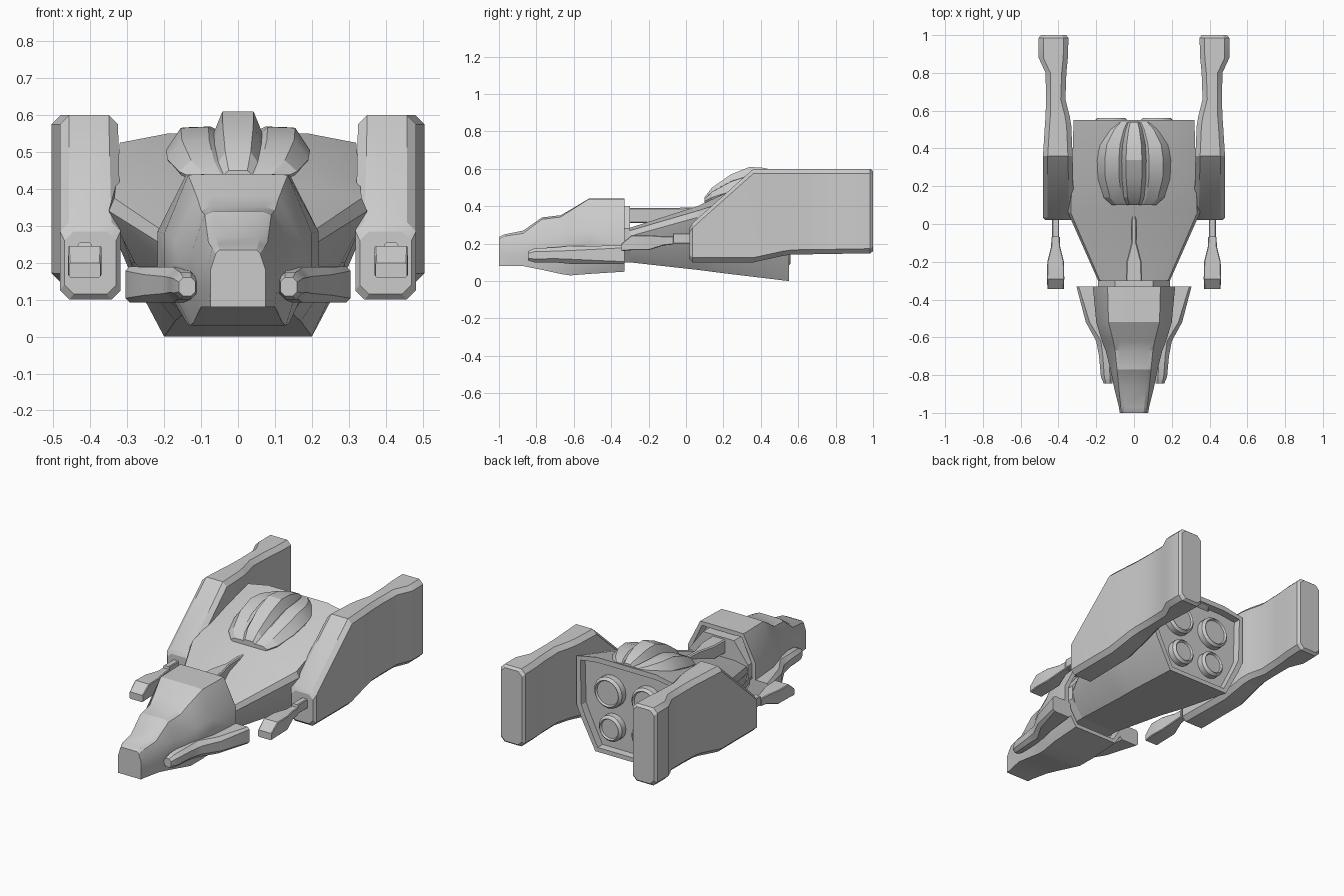
import bpy, bmesh, math
from mathutils import Matrix

if "Cube" in bpy.data.objects:
    bpy.data.objects.remove(bpy.data.objects["Cube"])

grey = bpy.data.materials.new("hull_grey")
grey.use_nodes = True
grey.diffuse_color = (0.6, 0.6, 0.6, 1)
grey.node_tree.nodes["Principled BSDF"].inputs["Base Color"].default_value = (0.6, 0.6, 0.6, 1)


def finish(name, bm, angle=25):
    bmesh.ops.recalc_face_normals(bm, faces=bm.faces)
    mesh = bpy.data.meshes.new(name)
    bm.to_mesh(mesh)
    bm.free()
    obj = bpy.data.objects.new(name, mesh)
    bpy.context.collection.objects.link(obj)
    mesh.materials.append(grey)
    bpy.ops.object.select_all(action='DESELECT')
    obj.select_set(True)
    bpy.context.view_layer.objects.active = obj
    bpy.ops.object.shade_smooth_by_angle(angle=math.radians(angle))
    return obj


def mirrored(half):
    """Close a right-hand outline, listed top to bottom, into a full ring."""
    return half + [(-x, z) for x, z in reversed(half)]


def chamfered(x0, x1, z0, z1, c):
    """Rectangle with cut corners."""
    return [(x0 + c, z0), (x1 - c, z0), (x1, z0 + c), (x1, z1 - c),
            (x1 - c, z1), (x0 + c, z1), (x0, z1 - c), (x0, z0 + c)]


def loft(name, sections, side=1, recess=None, angle=25):
    """Skin rings of (x, z) placed along y; recess sinks the rear cap."""
    bm = bmesh.new()
    rings = [[bm.verts.new((side * x, y, z)) for x, z in ring] for y, ring in sections]
    n = len(rings[0])
    for a, b in zip(rings, rings[1:]):
        for i in range(n):
            j = (i + 1) % n
            bm.faces.new((a[i], a[j], b[j], b[i]))
    bm.faces.new(rings[0])
    rear = bm.faces.new(rings[-1])
    bmesh.ops.recalc_face_normals(bm, faces=bm.faces)
    if recess:
        bmesh.ops.inset_region(bm, faces=[rear], thickness=recess[0])
        inner = bmesh.ops.inset_region(bm, faces=[rear], thickness=0.004)
        for v in rear.verts:
            v.co.y -= recess[1]
    return finish(name, bm, angle)


# Main hull, widening to the shoulders and deepening to the rear
loft("main_hull", [
    (-0.30, mirrored([(.10, .285), (.18, .27), (.19, .24), (.17, .17), (.12, .10)])),
    (0.06, mirrored([(.20, .40), (.335, .375), (.35, .34), (.28, .20), (.15, .06)])),
    (0.20, mirrored([(.20, .465), (.33, .42), (.33, .32), (.29, .20), (.17, .042)])),
    (0.55, mirrored([(.19, .55), (.32, .525), (.32, .24), (.29, .17), (.20, 0)])),
], recess=(0.03, 0.04), angle=20)

# Nose section with stepped roof and hollow back
loft("nose_section", [
    (y, mirrored([(a, h), (b, h - d), (c, s), (c, l), (e, f)]))
    for y, a, h, b, d, c, s, l, e, f in [
        (-1.0, .05, .235, .06, .01, .075, .18, .12, .075, .08),
        (-.97, .055, .25, .07, .01, .08, .19, .13, .078, .08),
        (-.87, .06, .27, .08, .015, .105, .20, .13, .10, .08),
        (-.77, .065, .34, .09, .01, .125, .23, .15, .11, .06),
        (-.67, .07, .352, .10, .01, .15, .24, .15, .12, .038),
        (-.62, .075, .38, .11, .005, .17, .26, .16, .13, .03),
        (-.52, .085, .44, .135, .002, .20, .28, .17, .14, .038),
        (-.33, .085, .44, .14, .001, .218, .285, .17, .14, .05)]
], recess=(0.025, 0.06))

# Collar joining nose and hull
loft("neck_collar", [(y, mirrored([(.10, .40), (.19, .28), (.19, .20), (.12, .10)]))
                     for y in (-.38, -.30)])

# Spine strut between nose and deck
loft("neck_strut", [(y, chamfered(-w, w, lo, hi, .006)) for y, w, lo, hi in [
    (-.38, .045, .31, .39), (-.20, .04, .31, .39), (-.10, .014, .33, .39),
    (.08, .012, .36, .395)]])

# Ribbed canopy: raised centre rib, grooves and side lobes
loft("canopy", [
    (y, mirrored([(.042 * s, top), (.065 * s, top - .4 * h), (.08 * s, top - .3 * h),
                  (.155 * s, top - .32 * h), (.195 * s, top - .75 * h), (.17 * s, top - 1.2 * h)]))
    for y, s, top, h in [
        (.10, .6, .45, .03), (.14, .82, .50, .07), (.24, .98, .57, .12), (.34, 1, .61, .14),
        (.42, .93, .605, .12), (.50, .68, .58, .07), (.54, .45, .56, .03)]
], angle=20)

# Parts on both sides
for side, label in ((1, "left"), (-1, "right")):
    loft(label + "_nacelle", [
        (y, chamfered(x0, x1, z0, z1, .025)) for y, x0, x1, z0, z1 in [
            (.02, .33, .47, .115, .285), (.035, .318, .482, .10, .31), (.36, .325, .482, .10, .60),
            (.52, .332, .472, .135, .60), (.57, .34, .468, .142, .60), (.66, .363, .466, .143, .60),
            (.80, .358, .468, .145, .60), (.88, .35, .505, .147, .60), (.985, .347, .505, .148, .60),
            (1.0, .358, .493, .16, .588)]], side)

    loft(label + "_gun", [
        (y, chamfered(.415 - w, .415 + w, z0, z1, .004)) for y, w, z0, z1 in [
            (-.345, .043, .16, .20), (-.29, .046, .165, .245), (-.20, .044, .165, .245),
            (-.12, .024, .19, .24), (-.07, .022, .195, .24), (-.068, .018, .20, .255),
            (.05, .018, .20, .255)]], side)

    loft(label + "_nose_fin", [
        (y, chamfered(x0, x1, z0, z1, c)) for y, x0, x1, z0, z1, c in [
            (-.845, .115, .16, .11, .16, .012), (-.81, .11, .175, .10, .175, .018),
            (-.70, .11, .185, .10, .18, .02), (-.62, .12, .20, .092, .188, .025),
            (-.52, .15, .255, .092, .188, .02), (-.33, .18, .305, .092, .19, .012)]], side)

    # Engine nozzles: rim, bevelled lip and shallow cup
    for level, x, z, r in (("upper", .12, .36, .09), ("lower", .105, .155, .075)):
        bm = bmesh.new()
        bmesh.ops.create_cone(bm, cap_ends=True, segments=20, radius1=r, radius2=r, depth=.07,
                              matrix=Matrix.Translation((side * x, .525, z))
                              @ Matrix.Rotation(-math.pi / 2, 4, 'X'))
        cap = max(bm.faces, key=lambda f: f.calc_center_median().y)
        bmesh.ops.bevel(bm, geom=list(cap.edges), offset=.014, segments=1, affect='EDGES')
        cap = max(bm.faces, key=lambda f: f.calc_center_median().y)
        bmesh.ops.inset_region(bm, faces=[cap], thickness=.006)
        for v in cap.verts:
            v.co.y -= .012
        finish(f"{label}_{level}_engine", bm)
